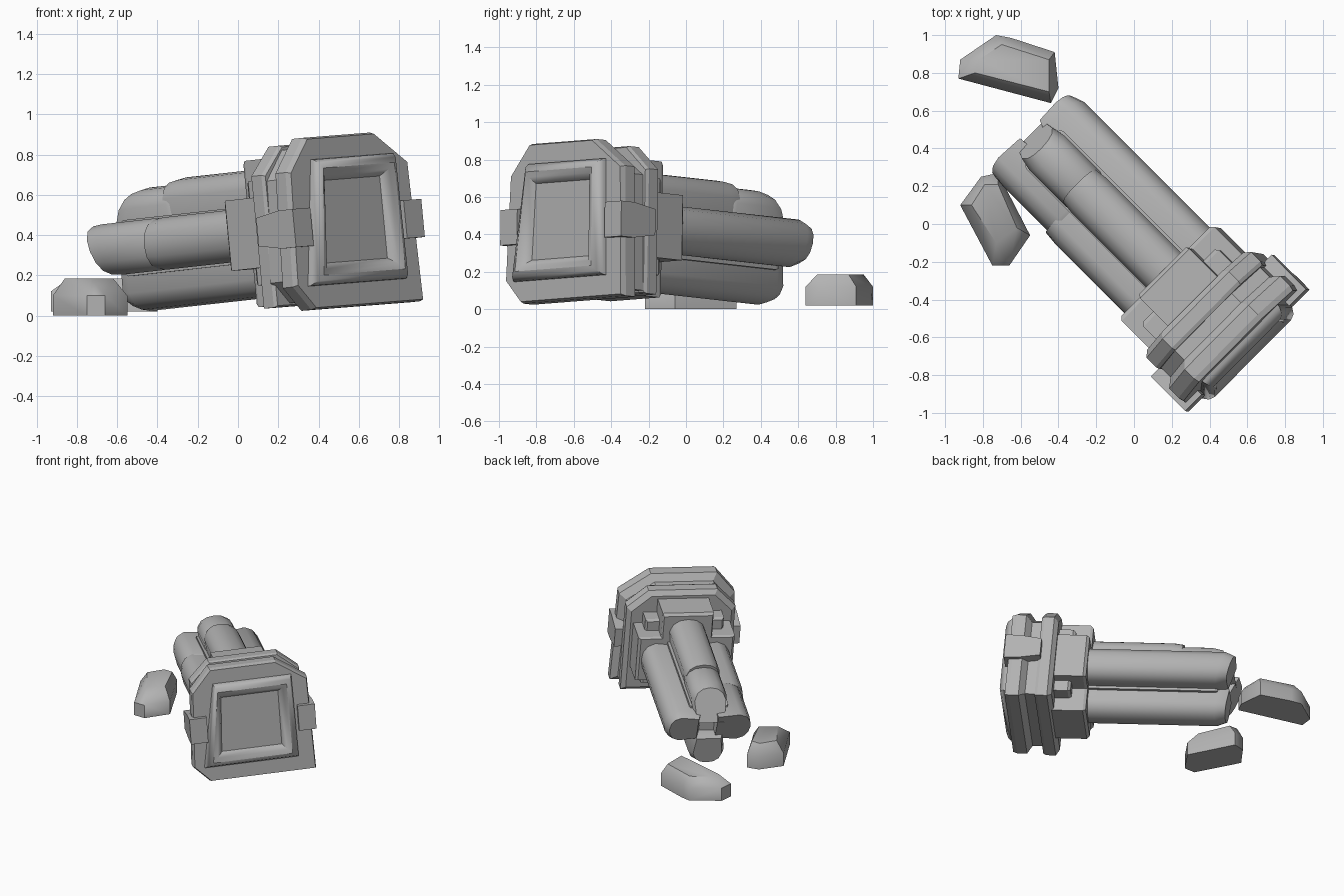
import bpy, bmesh, math
from mathutils import Matrix, Vector

cube = bpy.data.objects.get("Cube")
if cube:
    bpy.data.objects.remove(cube)

stone = bpy.data.materials.new("grey_stone")
stone.use_nodes = True
stone.diffuse_color = (0.45, 0.45, 0.45, 1)
stone.node_tree.nodes["Principled BSDF"].inputs["Base Color"].default_value = (0.45, 0.45, 0.45, 1)

# Frame of the fallen column: local y runs along its length, z is its own up
R = Matrix.Rotation
FALL = (Matrix.Translation((-0.035, -0.035, 0.39)) @ R(math.radians(45), 4, 'Z')
        @ R(math.radians(-4.5), 4, 'X') @ R(math.radians(-3.2), 4, 'Y'))


def finish(bm, name, smooth=None):
    bmesh.ops.recalc_face_normals(bm, faces=bm.faces[:])
    mesh = bpy.data.meshes.new(name)
    bm.to_mesh(mesh)
    bm.free()
    mesh.materials.append(stone)
    obj = bpy.data.objects.new(name, mesh)
    bpy.context.collection.objects.link(obj)
    if smooth:
        bpy.ops.object.select_all(action='DESELECT')
        obj.select_set(True)
        bpy.context.view_layer.objects.active = obj
        bpy.ops.object.shade_smooth_by_angle(angle=math.radians(smooth))


def loft(name, rings, smooth=None):
    """Skin a list of equal-sized rings of column-space points, capping both ends."""
    bm = bmesh.new()
    loops = [[bm.verts.new(FALL @ Vector(p)) for p in ring] for ring in rings]
    n = len(loops[0])
    for a, b in zip(loops, loops[1:]):
        for i in range(n):
            j = (i + 1) % n
            bm.faces.new((a[i], a[j], b[j], b[i]))
    bm.faces.new(loops[0])
    bm.faces.new(loops[-1][::-1])
    finish(bm, name, smooth)


def extrude(name, outline, steps):
    """Loft an (x, z) outline through (y, scale) steps along the column."""
    loft(name, [[(x * k, y, z * k) for x, z in outline] for y, k in steps])


def box(name, half_w, half_h, y0, y1):
    corners = [(-half_w, -half_h), (half_w, -half_h), (half_w, half_h), (-half_w, half_h)]
    extrude(name, corners, ((y0, 1), (y1 - 0.02, 1), (y1, 0.95)))


# Base: chamfered front plate with a groove behind it, then a second plate
extrude("front_plate",
        [(-0.33, -0.41), (0.44, -0.41), (0.42, 0.29), (0.20, 0.445),
         (-0.28, 0.445), (-0.42, 0.28), (-0.445, -0.29)],
        ((-0.87, 0.98), (-0.84, 1), (-0.77, 1), (-0.73, 0.89), (-0.64, 0.89)))
extrude("second_plate",
        [(-0.39, -0.38), (0.40, -0.38), (0.40, 0.29), (0.25, 0.42),
         (-0.25, 0.42), (-0.39, 0.28)],
        ((-0.66, 0.98), (-0.64, 1), (-0.57, 1), (-0.54, 0.92)))

# Raised rounded frame with a sunken panel
def frame_ring(f, y):
    outer = ((-0.37, -0.295), (0.318, -0.295), (0.306, 0.335), (-0.266, 0.335))
    inner = ((-0.235, -0.185), (0.2, -0.185), (0.2, 0.225), (-0.213, 0.225))
    return [(a + (c - a) * f, y, b + (d - b) * f) for (a, b), (c, d) in zip(outer, inner)]

loft("front_frame", [frame_ring(f, y) for f, y in
     ((0, -0.85), (0.03, -0.885), (0.2, -0.918), (0.45, -0.932), (0.72, -0.92), (1, -0.878))], 45)

# Clasps on both sides of the base, narrowing to the rear
for side, name in ((-1, "right_clasp"), (1, "left_clasp")):
    loft(name, [[(side * x, y, z * h) for x, z in ((0.33, -1), (0.455, -1), (0.455, 1), (0.33, 1))]
                for y, h in ((-0.9, 0.095), (-0.8, 0.095), (-0.64, 0.07))])

# Cross-shaped collar where the shafts meet the base
box("collar_upright", 0.185, 0.365, -0.56, -0.31)
box("collar_crossbar", 0.35, 0.175, -0.56, -0.31)
box("collar_core", 0.285, 0.26, -0.56, -0.42)
box("shaft_core", 0.14, 0.14, -0.43, 0.62)

# Shaft profile: (outward, sideways), flat flanks with a rounded outer face
half = [(-0.13, 0.11), (0.03, 0.13), (0.085, 0.105), (0.115, 0.06)]
profile = half + [(0.125, 0)] + [(o, -s) for o, s in reversed(half)]


def shaft(name, angle, y0, y1, slant=0.0, sink=0.0, start=1.0, tip=0.72):
    """One of four clustered shafts; slant leans the broken end."""
    ca, sa = math.cos(angle), math.sin(angle)

    def ring(y, k, lean):
        pts = []
        for o, s in profile:
            r = 0.195 - sink + o * k
            x, z = r * ca - s * k * sa, r * sa + s * k * ca
            pts.append((x, y + lean * (z - 0.195 * sa), z))
        return pts
    loft(name, [ring(y0, start, 0), ring(y0 + 0.025, 1, 0),
                ring(y1 - 0.07, 1, slant), ring(y1, tip, slant)], 35)


quarter = math.pi / 2
shaft("left_shaft", 0, -0.36, 0.715, 0.25, tip=0.8)
shaft("right_shaft", 2 * quarter, -0.36, 0.3, tip=0.95)
shaft("right_shaft_end", 2 * quarter, 0.27, 0.7, 0.4, 0.02, 0.93, 0.96)
shaft("top_shaft", quarter, -0.36, 0.33, 0.1, tip=0.93)
shaft("top_shaft_end", quarter, 0.28, 0.65, -0.5, 0.03, 0.93, 0.88)
shaft("bottom_shaft", 3 * quarter, -0.36, 0.69, 0.1, tip=0.8)


# Two broken chunks on the ground: rim at floor and shoulder, flatter top above
def chunk(name, rim, ridge, base, shoulder):
    bm = bmesh.new()
    for x, y in rim:
        bm.verts.new((x, y, base))
        bm.verts.new((x, y, shoulder))
    for x, y in ridge:
        bm.verts.new((x, y, 0.185))
    bmesh.ops.convex_hull(bm, input=bm.verts[:])
    loose = [v for v in bm.verts if not v.link_faces]
    bmesh.ops.delete(bm, geom=loose, context='VERTS')
    bmesh.ops.dissolve_limit(bm, angle_limit=0.05, verts=bm.verts[:], edges=bm.edges[:])
    finish(bm, name, 45)


chunk("large_chunk",
      [(-0.93, 0.77), (-0.92, 0.87), (-0.73, 1.0), (-0.65, 0.985), (-0.42, 0.91),
       (-0.40, 0.72), (-0.44, 0.64)],
      [(-0.84, 0.80), (-0.82, 0.87), (-0.70, 0.95), (-0.45, 0.87), (-0.45, 0.70)], 0.02, 0.12)
chunk("small_chunk",
      [(-0.92, 0.10), (-0.81, 0.25), (-0.72, 0.27), (-0.55, -0.06),
       (-0.66, -0.22), (-0.75, -0.22)],
      [(-0.86, 0.10), (-0.79, 0.21), (-0.72, 0.21), (-0.62, -0.02), (-0.73, -0.10)], 0.0, 0.10)
